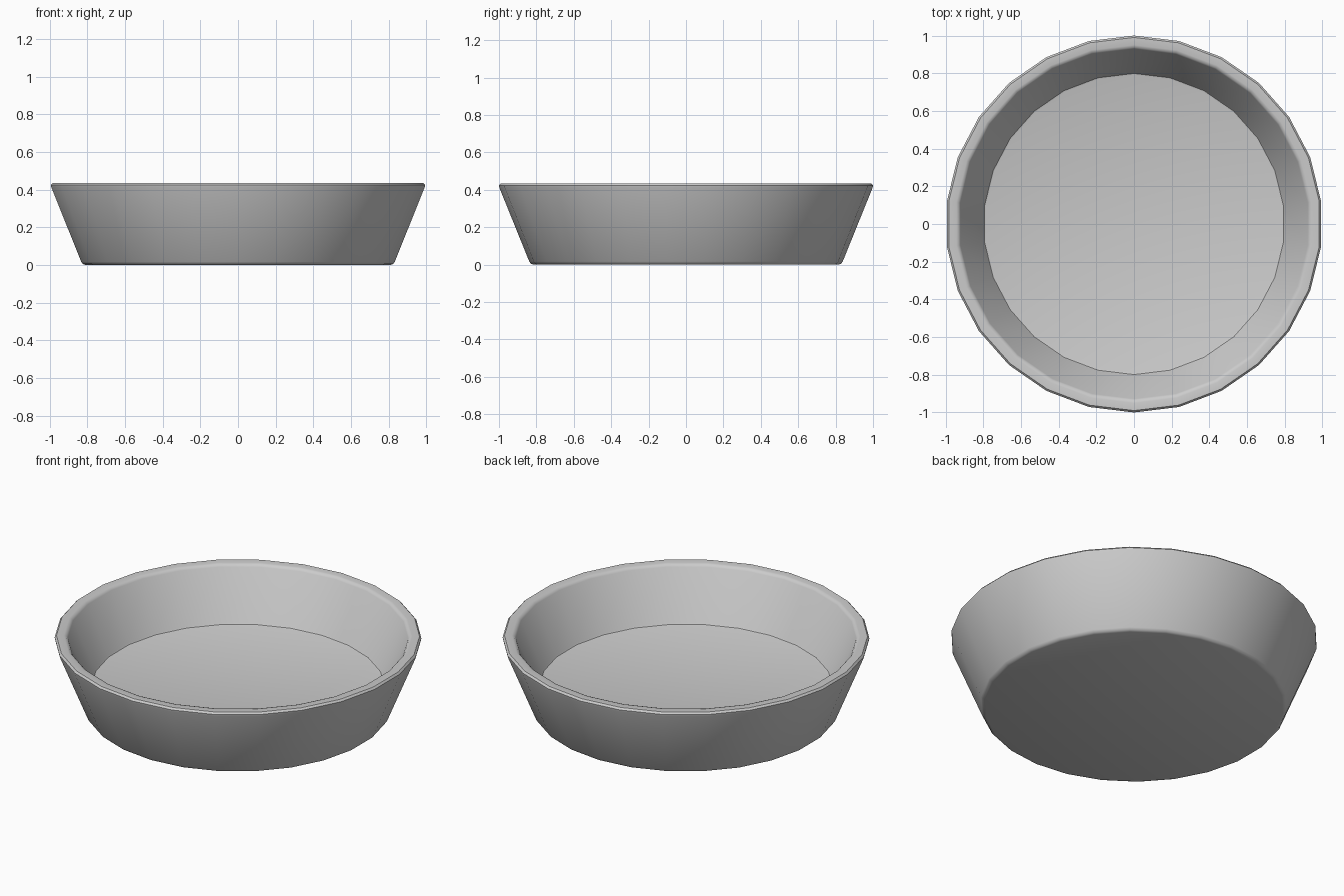
import bpy, bmesh
from math import pi, sin, cos

if "Cube" in bpy.data.objects:
    bpy.data.objects.remove(bpy.data.objects["Cube"])

SIDES = 26

# Half profile (radius, height): underside, outer wall, rim, inner wall, floor
PROFILE = [
    (0.815, 0.0), (0.829, 0.005), (0.838, 0.017),
    (0.998, 0.412), (1.0, 0.424), (0.99, 0.435),
    (0.95, 0.435), (0.937, 0.431), (0.928, 0.42),
    (0.804, 0.14), (0.799, 0.133), (0.79, 0.13),
]


def lathe(name, profile, sides):
    bm = bmesh.new()
    rings = []
    for r, z in profile:
        angles = [pi / 2 + 2 * pi * i / sides for i in range(sides)]
        rings.append([bm.verts.new((r * cos(a), r * sin(a), z)) for a in angles])
    for low, high in zip(rings, rings[1:]):
        for i in range(sides):
            j = (i + 1) % sides
            bm.faces.new((low[i], low[j], high[j], high[i]))
    # Close the underside and the dish floor
    bm.faces.new(rings[0][::-1])
    bm.faces.new(rings[-1])
    bmesh.ops.recalc_face_normals(bm, faces=bm.faces)
    mesh = bpy.data.meshes.new(name)
    bm.to_mesh(mesh)
    bm.free()
    obj = bpy.data.objects.new(name, mesh)
    bpy.context.collection.objects.link(obj)
    return obj


# Round dish with sloped walls and softened rim
dish = lathe("dish", PROFILE, SIDES)
bpy.context.view_layer.objects.active = dish
dish.select_set(True)
bpy.ops.object.shade_smooth_by_angle(angle=pi / 5)
